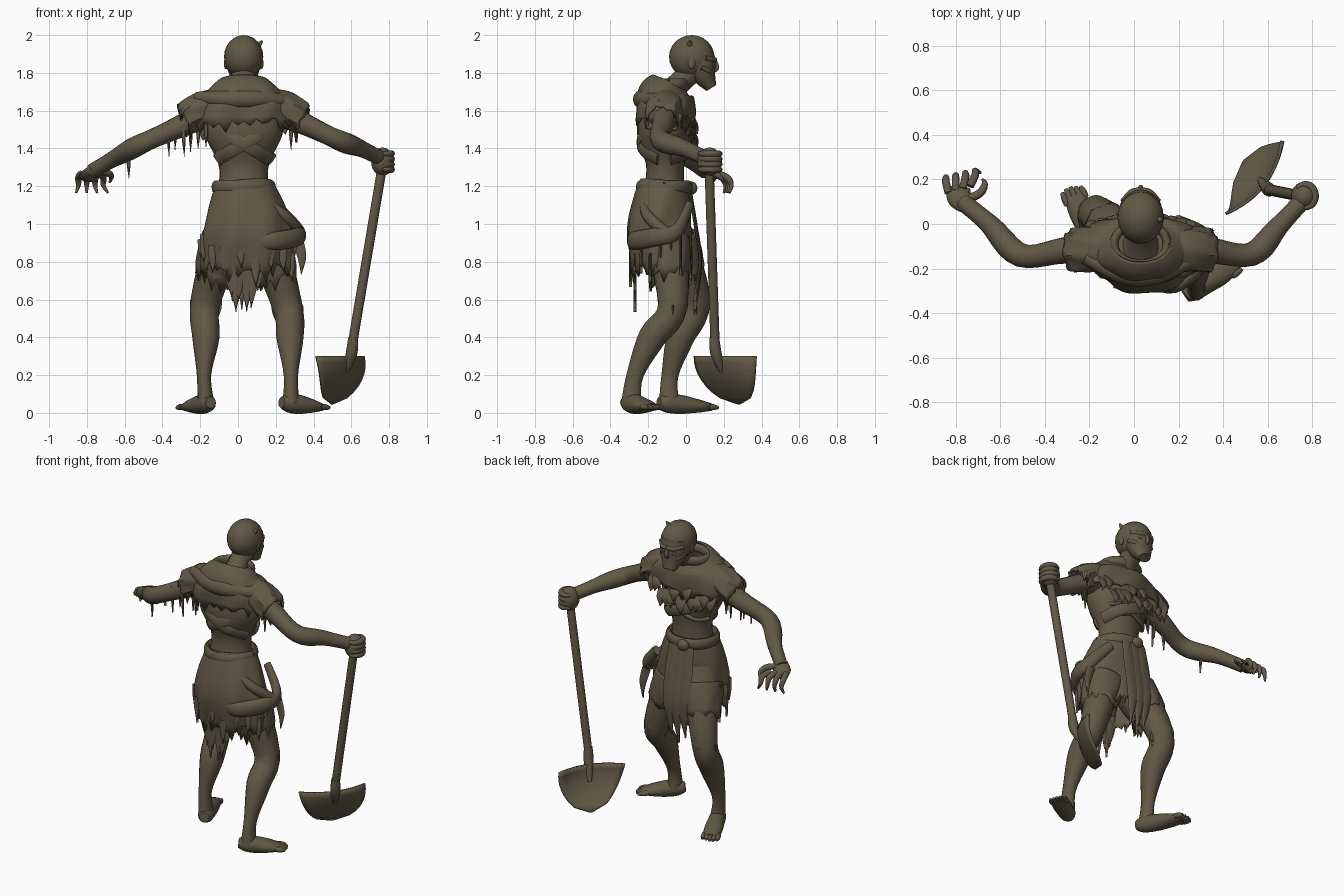
import bpy, bmesh, math, random
from mathutils import Vector

random.seed(4)
cube = bpy.data.objects.get("Cube")
if cube:
    bpy.data.objects.remove(cube)

color = (.12, .1, .06, 1)
brown = bpy.data.materials.new("grave brown")
brown.use_nodes = True
brown.diffuse_color = color
brown.node_tree.nodes["Principled BSDF"].inputs["Base Color"].default_value = color

MID = .03
UP, FORWARD, ACROSS = Vector((0, 0, 1)), Vector((0, 1, 0)), Vector((1, 0, 0))
SIDES = {"left": 1, "right": -1}
parts = []


def finish(name, bm, thickness=None):
    bmesh.ops.recalc_face_normals(bm, faces=bm.faces)
    mesh = bpy.data.meshes.new(name)
    bm.to_mesh(mesh)
    bm.free()
    mesh.materials.append(brown)
    part = bpy.data.objects.new(name, mesh)
    bpy.context.collection.objects.link(part)
    parts.append(part)
    if thickness:
        part.modifiers.new("thickness", "SOLIDIFY").thickness = thickness


def sample(values, t):
    """Smooth curve through evenly spaced numbers or vectors."""
    if isinstance(values, float):
        return values
    last = len(values) - 1
    i = min(int(t * last), last - 1)
    f = t * last - i
    a, b, c, d = (values[min(max(i + k, 0), last)] for k in (-1, 0, 1, 2))
    return b + (c - a) * (f / 2) + (a * 2 - b * 5 + c * 4 - d) * (f * f / 2) + ((b - c) * 3 + d - a) * (f ** 3 / 2)


def skin_rings(bm, rings, closed=True):
    for lower, upper in zip(rings, rings[1:]):
        for i in range(0 if closed else 1, len(lower)):
            bm.faces.new((lower[i - 1], lower[i], upper[i], upper[i - 1]))


def tube(name, points, widths, heights=None, up=UP, sides=14, tear=0, fold=.05):
    """Sweep an ellipse along a path; a tear leaves it open with a ragged, creased end."""
    points = [Vector(p) for p in points]
    heights = heights or widths
    steps = 4 * len(points)
    path = [sample(points, i / steps) for i in range(steps + 1)]
    bm, rings = bmesh.new(), []
    for i, centre in enumerate(path):
        t = i / steps
        along = path[min(i + 1, steps)] - path[max(i - 1, 0)]
        side = along.cross(up).normalized()
        high = side.cross(along).normalized()
        width, height = (max(sample(v, t), .002) for v in (widths, heights))
        ring = []
        for k in range(sides):
            angle = math.tau * k / sides
            crease = 1 + fold * t * math.sin(7 * angle + 4 * t) if tear else 1
            spot = centre + (side * width * math.cos(angle) + high * height * math.sin(angle)) * crease
            if tear and i == steps:
                spot -= UP * tear * random.random() * (k % 2 or .3)
            ring.append(bm.verts.new(spot))
        rings.append(ring)
    skin_rings(bm, rings)
    if not tear:
        bm.faces.new(rings[0])
        bm.faces.new(rings[-1])
    finish(name, bm, .012 if tear else None)


def ball(name, centre, size):
    bm = bmesh.new()
    bmesh.ops.create_uvsphere(bm, u_segments=20, v_segments=12, radius=1)
    bmesh.ops.scale(bm, vec=size, verts=bm.verts)
    bmesh.ops.translate(bm, vec=centre, verts=bm.verts)
    finish(name, bm)


def strip(name, points, width):
    """Flat bandage of constant width."""
    tube(name, points, width, .01, FORWARD, 8)


def tatter(name, top, drop, width, out=Vector()):
    """Hanging scrap that narrows to a point."""
    top = Vector(top)
    tip = top - UP * drop + out + ACROSS * random.uniform(-width, width) / 2
    tube(name, [top, top.lerp(tip, .5) + out / 2, tip], [width, width * .8, 0], .008, FORWARD, 8)


def around(centre, width, depth, count):
    """Points round a level ellipse, starting at the left."""
    turns = [math.tau * k / count for k in range(count)]
    return [Vector(centre) + ACROSS * width * math.cos(a) + FORWARD * depth * math.sin(a) for a in turns]


def hoop(name, centre, width, depth, thick, tall):
    loop = around(centre, width, depth, 12)
    tube(name, loop + loop[:1], thick, tall)


# Head and neck
ball("cranium", (MID, .03, 1.885), (.104, .12, .115))
tube("face", [(MID, .135, 1.72), (MID, .1, 1.78), (MID, .08, 1.84), (MID, .07, 1.91)],
     [.04, .072, .088, .09], [.03, .06, .08, .075], FORWARD, 20)
tube("neck", [(MID, -.1, 1.66), (MID, -.05, 1.73), (MID, .03, 1.81)], [.1, .065, .065], up=FORWARD)
tube("nose", [(MID, .15, 1.87), (MID, .165, 1.83), (MID, .15, 1.81)], .011, up=FORWARD)
tube("scalp_flap", [(.1, .02, 1.94), (.13, .02, 1.97)], [.02, .005], up=FORWARD)
for side, s in SIDES.items():
    x = lambda offset: MID + s * offset
    tube(side + "_brow", [(x(0), .15, 1.87), (x(.04), .143, 1.87), (x(.08), .1, 1.88)], .014)
    tube(side + "_cheek", [(x(.08), .08, 1.83), (x(.06), .12, 1.81), (x(.03), .13, 1.79)], .014)
    ball(side + "_eye", (x(.04), .14, 1.84), (.016, .012, .012))
    ball(side + "_ear", (x(.095), .03, 1.85), (.01, .02, .03))

# Torso and ribs
tube("torso", [(MID, -.12, 1.1), (MID, -.11, 1.3), (MID, -.12, 1.5), (MID, -.1, 1.7)],
     [.15, .13, .21, .15], [.12, .1, .14, .1], FORWARD, 24)
for side, s in SIDES.items():
    for k in range(3):
        z = 1.36 + k * .07
        tube(side + "_rib", [(MID + s * .15, -.07, z), (MID + s * .1, -.01, z), (MID, .01, z + .03)], .012)

# Shoulder wrap, collar and bandages
tube("shoulder_wrap", [(MID, -.09, 1.76), (MID, -.11, 1.7), (MID, -.11, 1.63), (MID, -.11, 1.56)],
     [.13, .2, .27, .29], [.09, .14, .155, .155], FORWARD, 56, .09)
hoop("collar", (MID, -.09, 1.74), .12, .09, .02, .03)
tube("back_roll", [(-.22, -.15, 1.67), (-.05, -.22, 1.66), (.1, -.22, 1.66), (.28, -.15, 1.65)], [.03, .05, .05, .03])
for side, s in SIDES.items():
    strip(side + "_back_bandage", [(MID + s * .19, -.15, 1.55), (MID + s * .06, -.245, 1.46),
                                   (MID - s * .06, -.235, 1.39), (MID - s * .14, -.15, 1.34)], .035)
strip("chest_bandage", [(-.17, -.04, 1.5), (-.03, .03, 1.44), (.12, .02, 1.38), (.18, -.08, 1.34)], .035)
for k in range(12):
    offset = .037 * (k - 5.5)
    tatter("chest_rag", (MID + offset, .03 - abs(offset) / 4, random.uniform(1.5, 1.6)), .1, .04, FORWARD * .03)

# Arms and sleeves
arms = {"left": [(.17, -.1, 1.61), (.35, -.12, 1.53), (.53, -.135, 1.445), (.65, -.01, 1.4), (.77, .12, 1.34)],
        "right": [(-.13, -.1, 1.6), (-.32, -.12, 1.51), (-.51, -.14, 1.425), (-.65, 0, 1.35), (-.77, .1, 1.28)]}
for side, s in SIDES.items():
    tube(side + "_arm", arms[side], [.08, .062, .052, .055, .042, .04])
    tube(side + "_sleeve", [(MID + s * .13, -.11, 1.64), (MID + s * .22, -.115, 1.61), (MID + s * .31, -.12, 1.56)],
         [.08, .09, .08], [.09, .1, .095], FORWARD, 28, .07, .1)

# Fist closed on the shovel
fist = Vector((.765, .125, 1.33))
ball("left_fist", fist, (.06, .065, .075))
for k in range(4):
    knuckles = around(fist + UP * (.042 - k * .028), .047, .053, 8)
    tube("grip_finger", knuckles[6:] + knuckles[:4], [.012, .018, .018, .01])

# Open hand with hooked fingers
palm = Vector((-.785, .12, 1.265))
tube("right_palm", [palm + Vector((.03, -.04, .03)), palm, palm + FORWARD * .04 - UP * .02], [.038, .055, .05], .027)
for k in range(4):
    root = palm + ACROSS * (k - 1.5) * .032 + FORWARD * (.02 + k * .01)
    fan = ACROSS * (k - 1) * .012
    tube("claw_finger", [root, root + fan + FORWARD * .05 - UP * .02, root + fan + FORWARD * .07 - UP * .06,
                         root + fan * 2 + FORWARD * .06 - UP * .1], [.018, .016, .006], up=ACROSS)
tube("claw_thumb", [(-.75, .11, 1.28), (-.69, .14, 1.27), (-.67, .18, 1.25), (-.68, .2, 1.22)], [.02, .017, .006])

# Legs, kneecaps, feet and toes
legs = {"left": [(.12, -.12, 1), (.26, -.07, .57), (.275, -.18, .4), (.28, -.27, .2), (.28, -.29, .05)],
        "right": [(-.04, -.1, 1), (-.17, .05, .6), (-.17, -.03, .4), (-.18, -.085, .2), (-.17, -.09, .05)]}
toes = {"left": Vector((.44, -.18, .03)), "right": Vector((-.27, .13, .03))}
for side, path in legs.items():
    tube(side + "_leg", path, [.12, .08, .072, .038, .045], [.12, .08, .075, .046, .055], FORWARD)
    ball(side + "_kneecap", Vector(path[1]) + FORWARD * .04, (.05, .04, .05))
    heel, toe = Vector(path[-1]), toes[side]
    ahead = (toe - heel).normalized()
    beside = ahead.cross(UP)
    tube(side + "_foot", [heel - ahead * .06, heel, heel.lerp(toe, .5), toe], [.03, .047, .052, .057, .047],
         [.03, .048, .052, .038, .02])
    for k in range(5):
        root = toe + beside * (k - 2) * .022 - ahead * .03
        tube(side + "_toe", [root, root + ahead * (.075 - abs(k - 1.5) * .008)], [.015, .016, .008])
    for k in range(3):
        tatter(side + "_knee_rag", Vector(path[1]) + ACROSS * .065 * (k - 1), .09, .02)

# Torn kilt, trouser cuffs, waistband and sash
tube("kilt", [(MID, -.115, 1.22), (.04, -.13, 1.1), (.05, -.145, .95), (.05, -.13, .8)],
     [.15, .2, .235, .24], [.13, .155, .17, .16], FORWARD, 60, .12)
for side, path in legs.items():
    hip, knee = Vector(path[0]), Vector(path[1])
    tube(side + "_cuff", [hip.lerp(knee, k) for k in (.2, .4, .6)], [.13, .125, .11], up=FORWARD, sides=26, tear=.1)
hoop("waistband", (MID, -.115, 1.195), .15, .13, .02, .035)
ball("belt_knot", (0, .03, 1.19), (.04, .03, .035))
tube("hip_sash", [(.05, -.27, .92), (.18, -.285, .91), (.31, -.17, .93), (.32, -.05, .96), (.2, .02, 1.1)],
     [.01, .03, .03, .02], [.03, .05, .045, .03])
tube("sash_fold", [(.14, -.23, 1.13), (.25, -.2, 1.04), (.33, -.1, .95)], [.015, .03, .03])
tatter("sash_tail", (.31, -.03, .93), .2, .03, ACROSS * .03)

# Loincloth strips and loose tatters
for k in range(3):
    x = k * .05 - .03
    tube("front_strip", [(x, .02, 1.18), (x, .05, 1), (x, .075, .8), (x, .045, .5 + random.random() * .1)],
         [.04, .05, .045, 0], .01, FORWARD, 8)
for k in range(6):
    tatter("back_strip", (k * .034 - .05, -.285, .88), random.uniform(.22, .38), .045, FORWARD * .015)
for spot in around((.05, -.135, 0), .24, .16, 18):
    tatter("hip_tatter", spot + UP * random.uniform(.8, .95), .15, .025)
for k in range(6):
    tatter("sleeve_thread", (k * .04 - .37, random.uniform(-.2, -.1), 1.53), random.uniform(.1, .22), .012)
tatter("forearm_thread", (-.58, -.07, 1.38), .14, .012)
tatter("left_thread", (.28, -.12, 1.54), .15, .012)

# Shovel shaft and socket
tube("shovel_shaft", [(.775, .12, 1.37), (.6, .155, .33)], .025, up=FORWARD)
tube("shovel_socket", [(.61, .15, .4), (.6, .16, .31), (.565, .2, .2)], [.026, .03, .012], up=FORWARD)

# Scooped shovel blade
bm, rows = bmesh.new(), []
wide, scoop = Vector((.61, .79, 0)), Vector((-.79, .61, 0))
for r in range(9):
    down = r / 8
    half = .01 + .2 * math.sqrt(1 - down ** 1.8)
    row = []
    for c in range(13):
        u = c / 6 - 1
        spot = Vector((.59, .17, .3)) + wide * (u * half + .03 * down) - UP * .255 * down
        row.append(bm.verts.new(spot + scoop * (.06 * u * u * (1 - down) + .14 * down * down)))
    rows.append(row)
skin_rings(bm, rows, closed=False)
finish("shovel_blade", bm, .014)

# Smooth shading with crisp edges
bpy.ops.object.select_all(action="DESELECT")
for part in parts:
    part.select_set(True)
bpy.context.view_layer.objects.active = parts[0]
bpy.ops.object.shade_smooth_by_angle(angle=math.radians(40))
